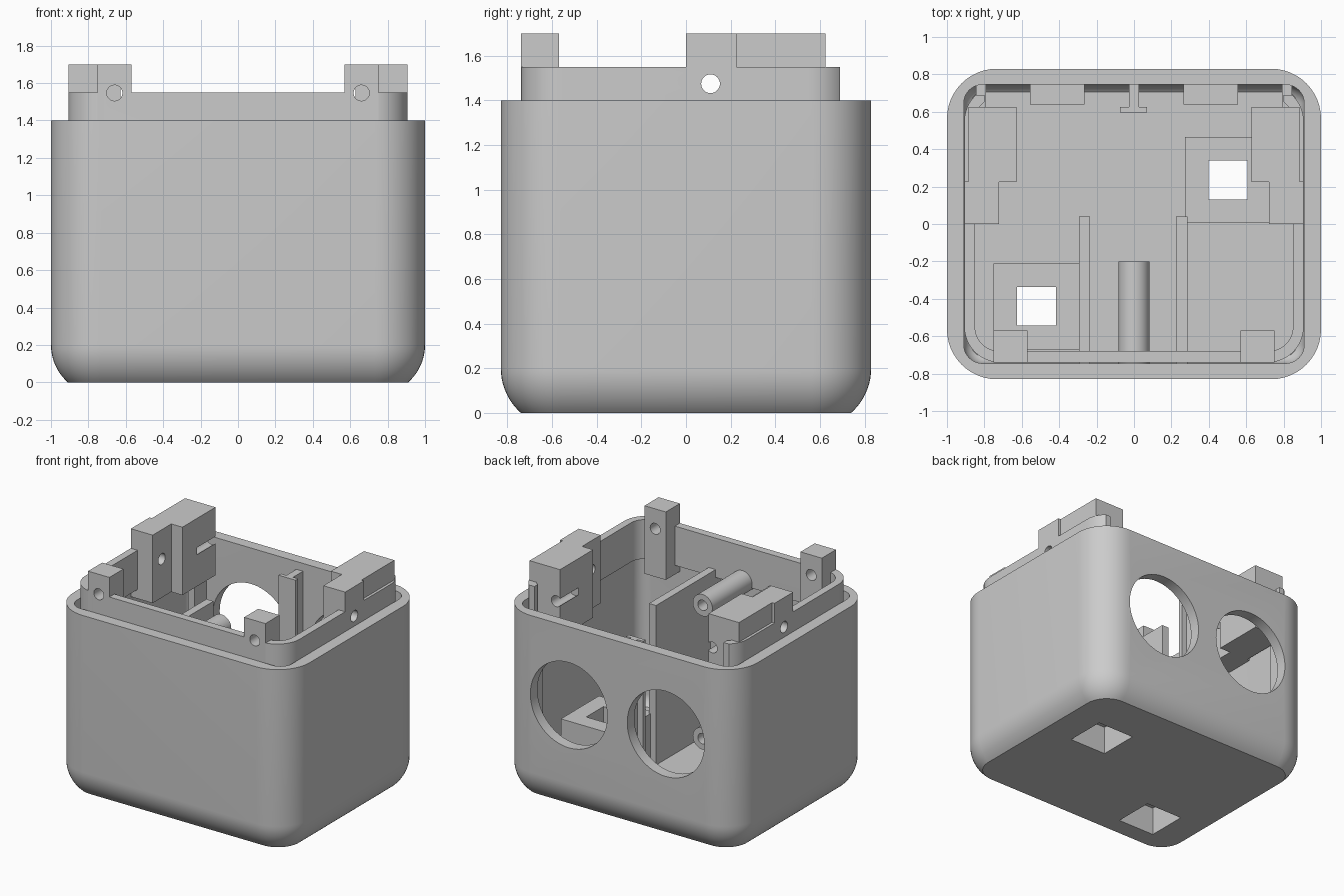
import bpy, bmesh, math
from mathutils import Matrix, Vector

cube = bpy.data.objects.get("Cube")
if cube:
    bpy.data.objects.remove(cube, do_unlink=True)

grey = bpy.data.materials.new("matte_grey")
grey.use_nodes = True
GREY = (0.6, 0.6, 0.6, 1)
grey.diffuse_color = GREY
grey.node_tree.nodes["Principled BSDF"].inputs["Base Color"].default_value = GREY


def finish(name, bm):
    bmesh.ops.recalc_face_normals(bm, faces=bm.faces)
    mesh = bpy.data.meshes.new(name)
    bm.to_mesh(mesh)
    bm.free()
    mesh.materials.append(grey)
    obj = bpy.data.objects.new(name, mesh)
    bpy.context.scene.collection.objects.link(obj)
    return obj


def box(name, x, y, z):
    bm = bmesh.new()
    size = Vector((x[1] - x[0], y[1] - y[0], z[1] - z[0]))
    mid = Vector((sum(x) / 2, sum(y) / 2, sum(z) / 2))
    bmesh.ops.create_cube(bm, size=1, matrix=Matrix.Translation(mid) @ Matrix.Diagonal(size).to_4x4())
    return finish(name, bm)


def rod(name, start, end, radius, sides=48):
    a, b = Vector(start), Vector(end)
    turn = (b - a).to_track_quat("Z", "Y").to_matrix().to_4x4()
    bm = bmesh.new()
    bmesh.ops.create_cone(bm, cap_ends=True, segments=sides, radius1=radius, radius2=radius,
                          depth=(b - a).length, matrix=Matrix.Translation((a + b) / 2) @ turn)
    return finish(name, bm)


def rounded_solid(name, hx, hy, r, rings, seg=12):
    """Stack rounded rectangles; rings hold (height, inset)."""
    bm = bmesh.new()
    loops = []
    for z, inset in rings:
        loop = []
        for q, (sx, sy) in enumerate([(1, 1), (-1, 1), (-1, -1), (1, -1)]):
            for i in range(seg + 1):
                t = (q + i / seg) * math.pi / 2
                loop.append(bm.verts.new((sx * (hx - r) + (r - inset) * math.cos(t),
                                          sy * (hy - r) + (r - inset) * math.sin(t), z)))
        loops.append(loop)
    n = len(loops[0])
    for low, high in zip(loops, loops[1:]):
        for i in range(n):
            j = (i + 1) % n
            bm.faces.new((low[i], low[j], high[j], high[i]))
    bm.faces.new(loops[0][::-1])
    bm.faces.new(loops[-1])
    return finish(name, bm)


def fillet(r, z_mid, z_low, top, steps=10):
    """Rings for a round lower edge, cut flat at z_low."""
    full = math.asin(min(1, (z_mid - z_low) / r))
    angles = [full * (1 - i / steps) for i in range(steps + 1)]
    return [(z_mid - r * math.sin(a), r - r * math.cos(a)) for a in angles] + [(top, 0)]


def cut(obj, *cutters):
    for c in cutters:
        mod = obj.modifiers.new("cut", "BOOLEAN")
        mod.operation = "DIFFERENCE"
        mod.solver = "EXACT"
        mod.object = c
        c.hide_render = True
        helpers.add(c)


helpers = set()

# Shell with hollow inside
shell = rounded_solid("shell", 1, 0.83, 0.267, fillet(0.267, 0.2, 0, 1.4))
cavity = rounded_solid("cavity_cutter", 0.91, 0.745, 0.1, fillet(0.1, 0.17, 0.09, 1.6))
cut(shell, cavity)

# Two round windows in the back wall
for x in (-0.41, 0.41):
    cut(shell, rod("window_cutter", (x, 0.6, 0.8), (x, 1, 0.8), 0.326, 72))
    box("window_tab", (x - 0.145, x + 0.145), (0.64, 0.76), (0.06, 0.3))

# Square sockets through the floor
for x, y in ((0.503, 0.235), (-0.522, -0.44)):
    def square(name, h, z0, z1):
        return box(name, (x - h, x + h), (y - h, y + h), (z0, z1))
    frame = square("socket_frame", 0.23, 0.05, 0.47)
    pocket = square("pocket_cutter", 0.158, -0.1, 0.22)
    opening = square("opening_cutter", 0.104, -0.2, 0.6)
    cut(shell, pocket, opening)
    cut(frame, pocket, opening)

# Raised lip, open at the back
lip = rounded_solid("lip", 0.907, 0.74, 0.19, [(1.25, 0), (1.55, 0)])
cut(lip, rounded_solid("lip_cutter", 0.85, 0.68, 0.13, [(1.1, 0), (1.7, 0)]),
    box("lip_back_cutter", (-0.8, 0.8), (0.3, 1), (1.1, 1.7)),
    box("lip_end_cutter", (-1, 1), (0.69, 1), (1.1, 1.7)))

for s in (-1, 1):
    def side(a, b):
        return tuple(sorted((s * a, s * b)))

    # Front posts with screw holes
    post = box("front_post", side(0.57, 0.75), (-0.74, -0.57), (1.18, 1.7))
    screw = rod("post_screw_cutter", (s * 0.66, -0.9, 1.547), (s * 0.66, -0.4, 1.547), 0.042, 32)
    cut(post, screw)
    cut(lip, screw)

    # Stepped rear blocks with cross holes
    narrow = box("rear_block_narrow", side(0.722, 0.907), (0, 0.226), (1.18, 1.7))
    wide = box("rear_block_wide", side(0.628, 0.886), (0.225, 0.625), (1.18, 1.7))
    cross = rod("cross_hole_cutter", (s * 0.6, 0.11, 1.475), (s * 1.2, 0.11, 1.475), 0.042, 32)
    cut(narrow, cross)
    cut(lip, cross)
    cut(wide, rod("rear_screw_cutter", (s * 0.66, 0.4, 1.45), (s * 0.66, 0.8, 1.45), 0.042, 32))

    # Thin ribs behind the blocks and inner dividers
    box("back_rib", side(0.79, 0.845), (0.6, 0.76), (0.06, 1.3))
    middle = -0.005 + s * 0.26
    box("divider", (middle - 0.03, middle + 0.03), (-0.76, 0.04), (0.06, 1.31))

# Screw tubes on the front wall
for z in (0.26, 1.28):
    tube = rod("screw_tube", (0, -0.76, z), (0, -0.2, z), 0.083)
    cut(tube, rod("tube_cutter", (0, -0.6, z), (0, 0, z), 0.04, 32))

# T-shaped rail in the middle of the back wall
box("rail_web", (-0.028, 0.028), (0.61, 0.76), (0.06, 1.34))
box("rail_flange", (-0.074, 0.07), (0.595, 0.625), (0.06, 1.34))

# Apply the cuts, drop the cutters
bpy.context.view_layer.update()
graph = bpy.context.evaluated_depsgraph_get()
parts = [o for o in bpy.context.scene.collection.objects if o.type == "MESH" and o not in helpers]
baked = {o: bpy.data.meshes.new_from_object(o.evaluated_get(graph)) for o in parts if o.modifiers}
for obj, mesh in baked.items():
    obj.modifiers.clear()
    obj.data = mesh
for c in helpers:
    bpy.data.objects.remove(c, do_unlink=True)

# Smooth the curves, keep edges sharp
bpy.ops.object.select_all(action="DESELECT")
for obj in parts:
    obj.select_set(True)
bpy.context.view_layer.objects.active = shell
bpy.ops.object.shade_smooth_by_angle(angle=math.radians(30))
